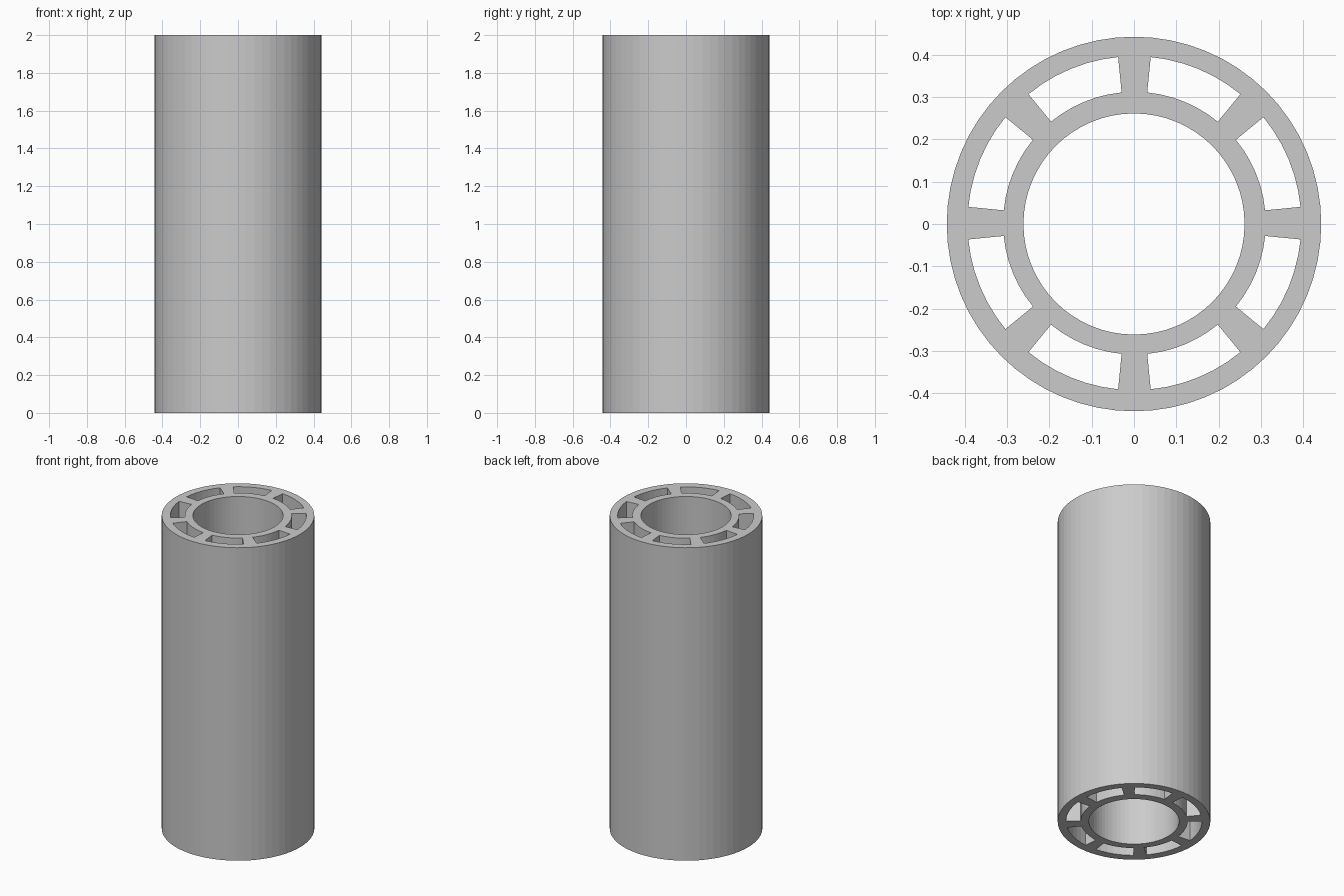
import bpy, bmesh
from math import radians, cos, sin

cube = bpy.data.objects.get("Cube")
if cube:
    bpy.data.objects.remove(cube)

HEIGHT = 2.0
RADII = (0.261, 0.31, 0.394, 0.442)   # bore, slot inside, slot outside, outer wall
WEBS = 8
WEB_HALF = 5.6                        # half angle of each radial web
WEB_STEPS, SLOT_STEPS = 2, 6
SLOT_SHIFT = (0.001, 0.002)

# One flat grey for the whole tube
grey = bpy.data.materials.new("plain_grey")
grey.use_nodes = True
colour = (0.6, 0.6, 0.6, 1)
grey.diffuse_color = colour
grey.node_tree.nodes["Principled BSDF"].inputs["Base Color"].default_value = colour

# Angles around the tube, each span marked as web or slot
pitch = 360 / WEBS
spans = []
for w in range(WEBS):
    start = w * pitch - WEB_HALF
    for i in range(WEB_STEPS):
        spans.append((start + 2 * WEB_HALF * i / WEB_STEPS, True))
    start += 2 * WEB_HALF
    for i in range(SLOT_STEPS):
        spans.append((start + (pitch - 2 * WEB_HALF) * i / SLOT_STEPS, False))

# Cross-section: two rings joined by radial webs
bm = bmesh.new()
rings = []
for k, r in enumerate(RADII):
    dx, dy = SLOT_SHIFT if k in (1, 2) else (0, 0)
    rings.append([bm.verts.new((r * cos(radians(a)) + dx, r * sin(radians(a)) + dy, 0))
                  for a, _ in spans])
for i, (_, is_web) in enumerate(spans):
    j = (i + 1) % len(spans)
    for k in range(3):
        if k != 1 or is_web:
            inner, outer = rings[k], rings[k + 1]
            bm.faces.new((inner[i], outer[i], outer[j], inner[j]))
bmesh.ops.delete(bm, geom=[v for v in bm.verts if not v.link_faces], context="VERTS")

# Extrude to full height
result = bmesh.ops.extrude_face_region(bm, geom=bm.faces[:], use_keep_orig=True)
top = [g for g in result["geom"] if isinstance(g, bmesh.types.BMVert)]
bmesh.ops.translate(bm, verts=top, vec=(0, 0, HEIGHT))
bmesh.ops.recalc_face_normals(bm, faces=bm.faces[:])

mesh = bpy.data.meshes.new("slotted_tube")
bm.to_mesh(mesh)
bm.free()
mesh.materials.append(grey)
tube = bpy.data.objects.new("slotted_tube", mesh)
bpy.context.collection.objects.link(tube)
